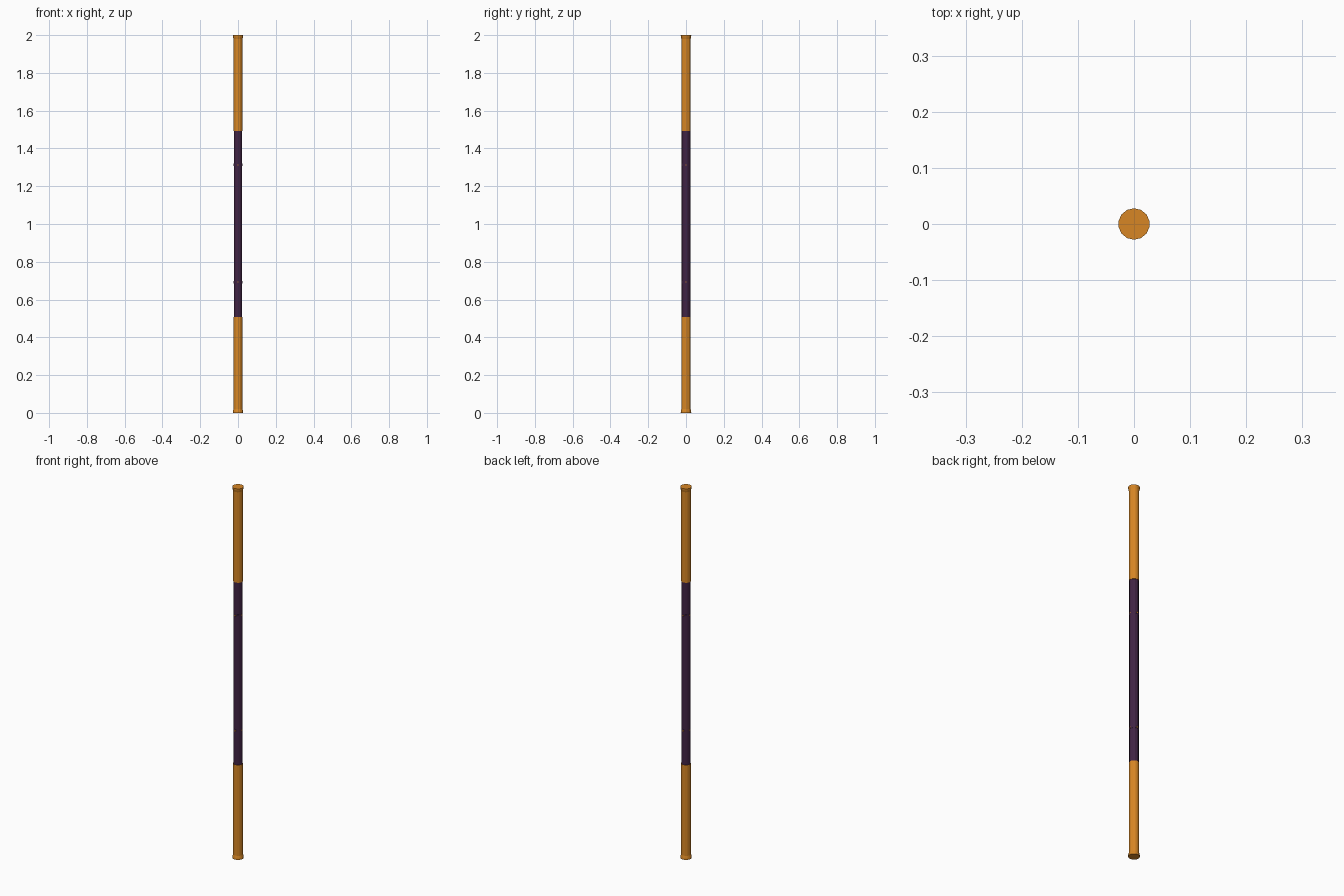
import bpy, bmesh, math

if "Cube" in bpy.data.objects:
    bpy.data.objects.remove(bpy.data.objects["Cube"])

SIDES = 14


def material(name, rgb):
    m = bpy.data.materials.new(name)
    m.diffuse_color = (*rgb, 1.0)
    m.use_nodes = True
    m.node_tree.nodes["Principled BSDF"].inputs["Base Color"].default_value = m.diffuse_color
    return m


amber = material("amber", (0.68, 0.24, 0.018))
plum = material("dark plum", (0.053, 0.017, 0.058))


def lathe(name, profile, mat, sides=SIDES, turn=math.pi / 2):
    """Closed turned solid from (radius, z) points, bottom to top."""
    bm = bmesh.new()
    rings = []
    for r, z in profile:
        rings.append([bm.verts.new((r * math.cos(turn + 2 * math.pi * i / sides),
                                    r * math.sin(turn + 2 * math.pi * i / sides), z))
                      for i in range(sides)])
    for a, b in zip(rings, rings[1:]):
        for i in range(sides):
            j = (i + 1) % sides
            bm.faces.new((a[i], a[j], b[j], b[i]))
    bm.faces.new(rings[0][::-1])
    bm.faces.new(rings[-1])
    bmesh.ops.recalc_face_normals(bm, faces=bm.faces)
    me = bpy.data.meshes.new(name)
    bm.to_mesh(me)
    bm.free()
    me.materials.append(mat)
    ob = bpy.data.objects.new(name, me)
    bpy.context.collection.objects.link(ob)
    return ob


# Dark central shaft
lathe("shaft", [(0.0225, 0.50), (0.0225, 1.51)], plum)

# Grips with flared ends, mirrored about mid height
grip = [(0.028, 0.0), (0.0275, 0.008), (0.0245, 0.02), (0.0245, 0.508)]
lathe("lower_grip", grip, amber)
lathe("upper_grip", [(r, 2 - z) for r, z in reversed(grip)], amber)

# Thin bands and tiny studs around the shaft
for label, z in (("lower", 0.692), ("upper", 1.313)):
    lathe(label + "_band", [(0.0232, z - 0.006), (0.0232, z + 0.006)], plum)
    for k in range(4):
        a = k * math.pi / 2
        bpy.ops.mesh.primitive_cube_add(
            size=1, location=(0.0225 * math.cos(a), 0.0225 * math.sin(a), z),
            rotation=(0, 0, a))
        stud = bpy.context.object
        stud.name = f"{label}_stud_{k + 1}"
        stud.scale = (0.003, 0.006, 0.006)
        stud.data.materials.append(amber)
